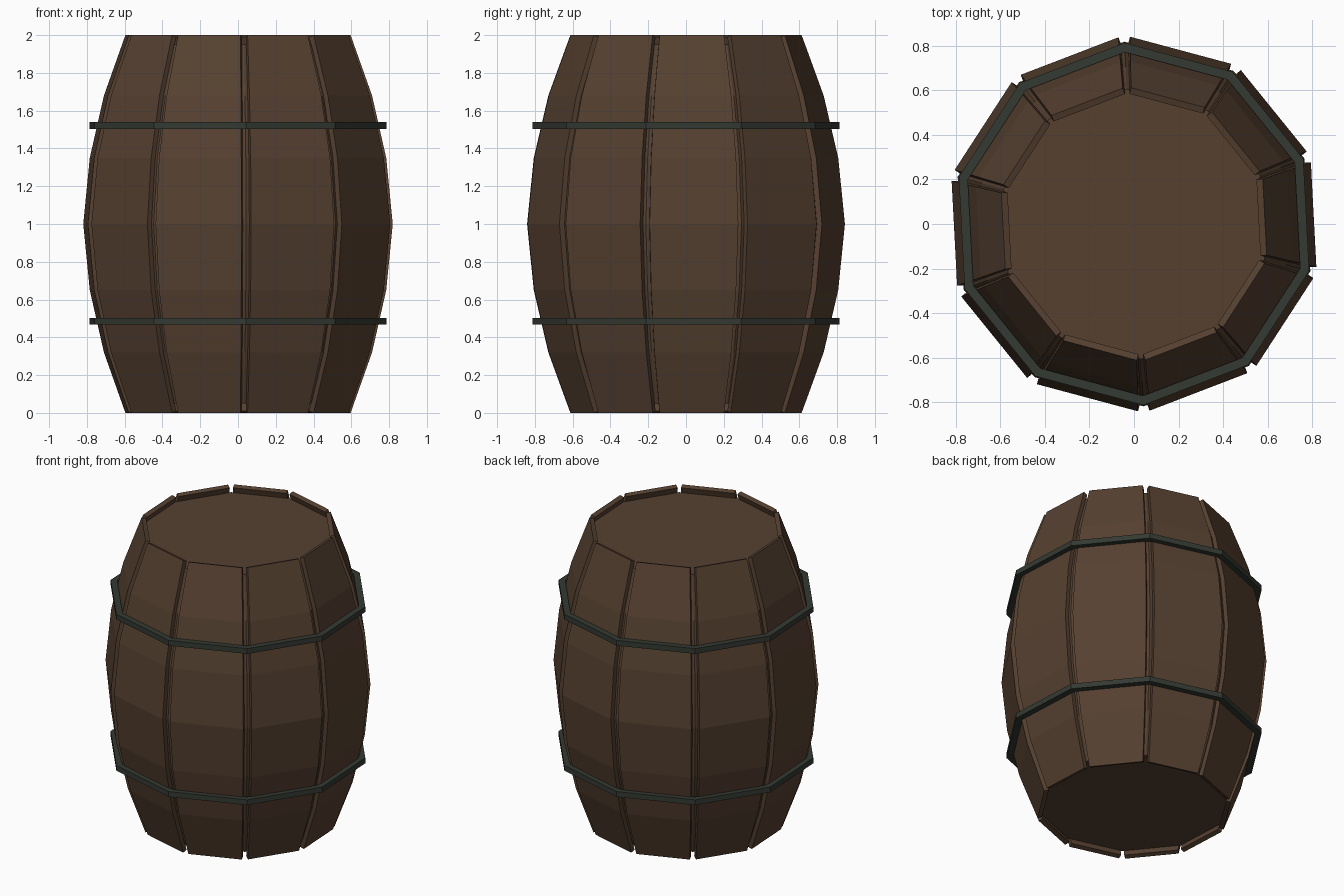
import bpy, bmesh, math
from mathutils import Vector

if "Cube" in bpy.data.objects:
    bpy.data.objects.remove(bpy.data.objects["Cube"])

SIDES = 10
STEP = 2 * math.pi / SIDES
TURN = math.radians(3)              # whole barrel is turned slightly
THICK = 0.03                        # stave thickness
# (height, distance from axis to the flat outer face)
PROFILE = [(0, .588), (.32, .70), (.65, .774), (1, .808),
           (1.35, .774), (1.68, .70), (2, .588)]


def material(name, rgb):
    m = bpy.data.materials.new(name)
    m.diffuse_color = (*rgb, 1)
    m.use_nodes = True
    m.node_tree.nodes["Principled BSDF"].inputs["Base Color"].default_value = m.diffuse_color
    return m


wood = material("brown_wood", (.092, .052, .030))
iron = material("dark_iron", (.034, .041, .032))


def finish(bm, name, mat):
    bmesh.ops.recalc_face_normals(bm, faces=bm.faces)
    me = bpy.data.meshes.new(name)
    bm.to_mesh(me)
    bm.free()
    me.materials.append(mat)
    ob = bpy.data.objects.new(name, me)
    bpy.context.collection.objects.link(ob)
    return ob


def loft(bm, rings, cap=True, closed=False):
    """Join equal-sized rings of points with quads."""
    rows = [[bm.verts.new(p) for p in r] for r in rings]
    n = len(rows[0])
    for k in range(len(rows) if closed else len(rows) - 1):
        a, b = rows[k], rows[(k + 1) % len(rows)]
        for i in range(n):
            j = (i + 1) % n
            bm.faces.new((a[i], a[j], b[j], b[i]))
    if cap:
        bm.faces.new(rows[0])
        bm.faces.new(rows[-1])


def decagon(apothem, z):
    r = apothem / math.cos(STEP / 2)
    return [Vector((r * math.cos(TURN + (i + .5) * STEP),
                    r * math.sin(TURN + (i + .5) * STEP), z)) for i in range(SIDES)]


# Staves: bent planks with gaps, ends cut square to the plank
def stave(index):
    ang = TURN + index * STEP
    out = Vector((math.cos(ang), math.sin(ang), 0))
    side = Vector((-math.sin(ang), math.cos(ang), 0))
    rings = []
    for k, (z, a) in enumerate(PROFILE):
        z0, a0 = PROFILE[max(k - 1, 0)]
        z1, a1 = PROFILE[min(k + 1, len(PROFILE) - 1)]
        length = math.hypot(z1 - z0, a1 - a0)
        ai = a - THICK * (z1 - z0) / length
        zi = z + THICK * (a1 - a0) / length
        h = .291 * a
        rings.append([out * r + side * s + Vector((0, 0, zz))
                      for r, s, zz in ((a, -h, z), (a, h, z), (ai, h, zi), (ai, -h, zi))])
    bm = bmesh.new()
    loft(bm, rings)
    finish(bm, f"stave_{index + 1}", wood)


for i in range(SIDES):
    stave(i)

# Inner body behind the gaps, with recessed lid and base
inner = [(.05, .605)] + PROFILE[1:-1] + [(1.95, .605)]
bm = bmesh.new()
loft(bm, [decagon(a - THICK + .002, z) for z, a in inner])
finish(bm, "inner_body", wood)

# Iron hoops: ten-sided bands
for name, z0, z1 in (("lower_hoop", .467, .503), ("upper_hoop", 1.503, 1.539)):
    bm = bmesh.new()
    loft(bm, [decagon(a, z) for a, z in
              ((.735, z0), (.775, z0), (.775, z1), (.735, z1))], cap=False, closed=True)
    finish(bm, name, iron)
